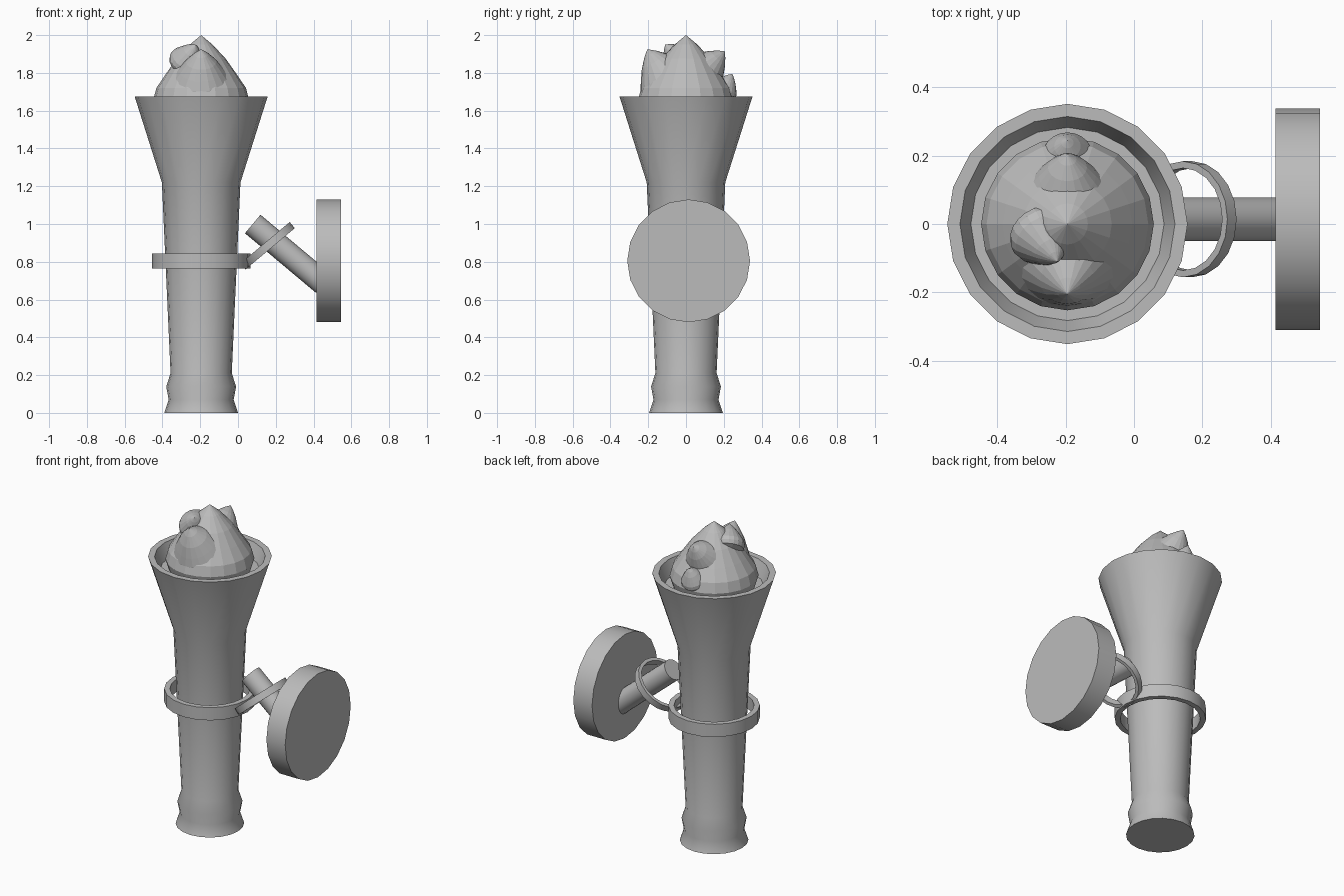
import bpy, bmesh, math
from mathutils import Vector, Matrix

if "Cube" in bpy.data.objects:
    bpy.data.objects.remove(bpy.data.objects["Cube"], do_unlink=True)

SIDES = 20
grey = bpy.data.materials.new("plain_grey")
grey.use_nodes = True
COLOUR = (0.5, 0.5, 0.5, 1)
grey.diffuse_color = COLOUR
grey.node_tree.nodes["Principled BSDF"].inputs["Base Color"].default_value = COLOUR


def lathe(name, profile, origin, axis=(0, 0, 1), closed=False, smooth=True):
    """Turn a (radius, height) profile around an axis through origin."""
    bm = bmesh.new()
    rings = []
    for i in range(SIDES):
        a = math.tau * i / SIDES
        rings.append([bm.verts.new((r * math.cos(a), r * math.sin(a), h)) for r, h in profile])
    count = len(profile)
    for i in range(SIDES):
        p, q = rings[i], rings[(i + 1) % SIDES]
        for j in range(count if closed else count - 1):
            k = (j + 1) % count
            bm.faces.new((p[j], q[j], q[k], p[k]))
    bmesh.ops.remove_doubles(bm, verts=bm.verts, dist=0.0001)
    bmesh.ops.recalc_face_normals(bm, faces=bm.faces)
    turn = Vector((0, 0, 1)).rotation_difference(Vector(axis)).to_matrix().to_4x4()
    bm.transform(Matrix.Translation(origin) @ turn)
    mesh = bpy.data.meshes.new(name)
    bm.to_mesh(mesh)
    bm.free()
    mesh.materials.append(grey)
    obj = bpy.data.objects.new(name, mesh)
    bpy.context.collection.objects.link(obj)
    if smooth:
        bpy.ops.object.select_all(action='DESELECT')
        obj.select_set(True)
        bpy.context.view_layer.objects.active = obj
        bpy.ops.object.shade_smooth_by_angle(angle=math.radians(30))
    return obj


def cylinder(name, radius, length, origin, axis):
    return lathe(name, [(0, 0), (radius, 0), (radius, length), (0, length)], origin, axis)


def band(name, outer, inner, height, centre, axis=(0, 0, 1)):
    h = height / 2
    return lathe(name, [(outer, -h), (outer, h), (inner, h), (inner, -h)], centre, axis, closed=True)


# Torch handle and flared cup
CX = -0.195
lathe("torch_body", [(0, 0), (0.195, 0), (0.172, 0.07), (0.185, 0.14), (0.162, 0.21),
                     (0.208, 1.22), (0.352, 1.675), (0.315, 1.675), (0.283, 1.59), (0, 1.59)],
      (CX, 0, 0))

# Flame: one large teardrop with smaller leaning copies, placed by their tips
TEARDROP = [(0, 0), (0.06, -0.05), (0.13, -0.125), (0.19, -0.21), (0.237, -0.28),
            (0.253, -0.34), (0.235, -0.4), (0.14, -0.45), (0, -0.47)]


def flame(name, tip, scale, axis):
    lathe(name, [(r * scale, h * scale) for r, h in TEARDROP], tip, axis, smooth=False)


def lean(degrees, x, y):
    a = math.radians(degrees)
    flat = Vector((x, y, 0)).normalized() * math.sin(a)
    return (flat.x, flat.y, math.cos(a))


flame("flame_core", (CX, 0, 2.0), 1.0, (0, 0, 1))
flame("flame_front", (CX, -0.205, 1.925), 0.62, lean(31, 0, -1))
flame("flame_front_small", (-0.225, -0.11, 1.95), 0.38, lean(45, 0.5, -0.85))
flame("flame_back", (CX, 0.205, 1.915), 0.44, lean(45, 0, 1))
flame("flame_back_small", (CX, 0.245, 1.795), 0.3, lean(28, 0, 1))

# Holding ring around the handle
band("holder_ring", 0.26, 0.228, 0.08, (CX, 0, 0.805))

# Wall bracket: plate, slanted peg and hanging ring
BY = 0.014
slope = math.radians(40)
peg_axis = Vector((math.cos(slope), 0, -math.sin(slope)))
cylinder("wall_plate", 0.325, 0.13, (0.415, BY, 0.805), (1, 0, 0))
cylinder("bracket_peg", 0.064, 0.49, (0.078, BY, 1.0), peg_axis)
ring_axis = (-math.sin(slope), 0, math.cos(slope))
band("hanging_ring", 0.17, 0.15, 0.042, (0.157, BY, 0.885), ring_axis)
